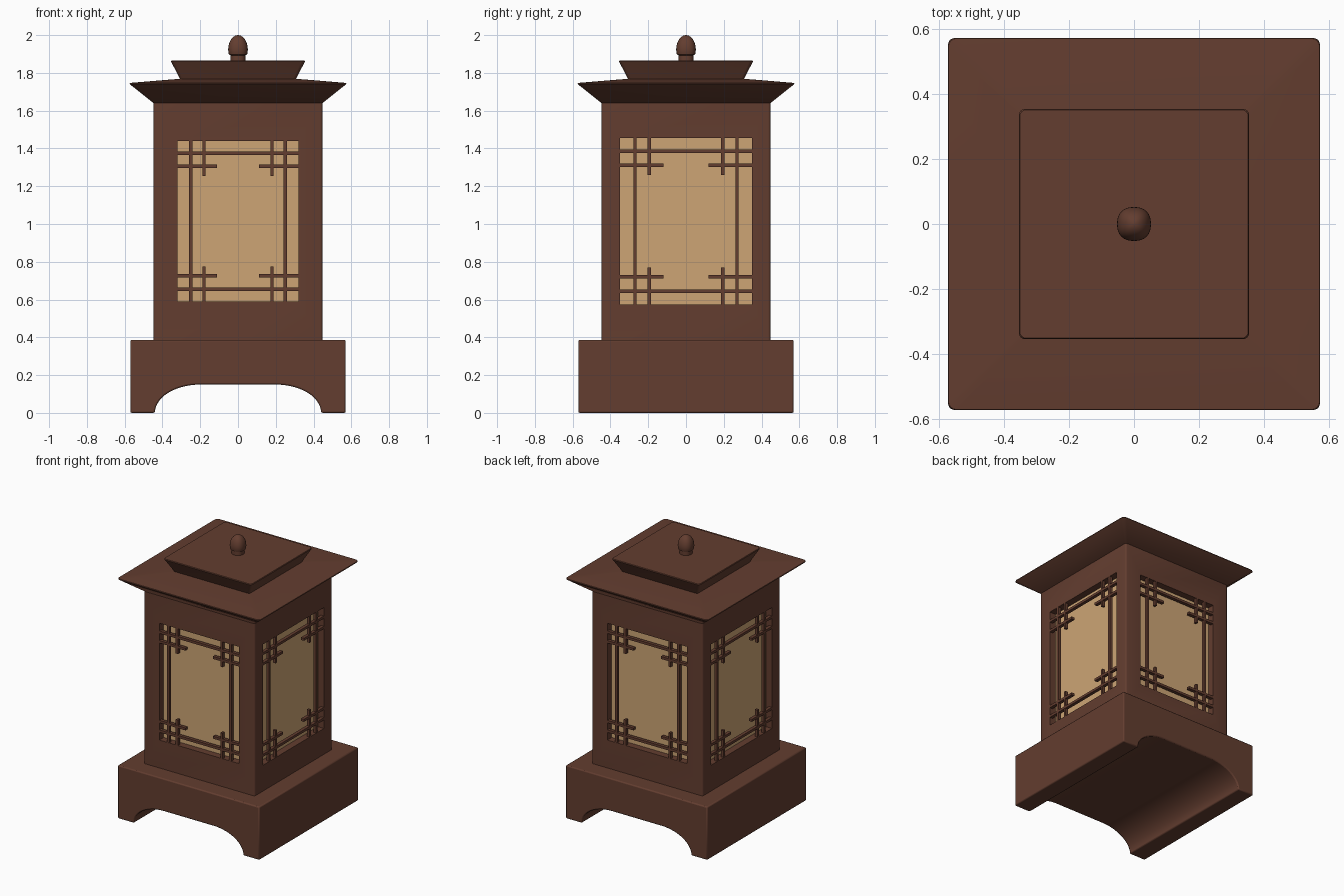
import bpy, bmesh, math
from mathutils import Matrix, Vector

if "Cube" in bpy.data.objects:
    bpy.data.objects.remove(bpy.data.objects["Cube"])


def material(name, rgb):
    m = bpy.data.materials.new(name)
    m.diffuse_color = (*rgb, 1)
    m.use_nodes = True
    m.node_tree.nodes["Principled BSDF"].inputs["Base Color"].default_value = m.diffuse_color
    return m


WOOD = material("dark wood", (0.125, 0.047, 0.029))
PAPER = material("warm paper", (0.61, 0.376, 0.178))


def finish(bm, name, mats=(WOOD,), bevel=0):
    bmesh.ops.recalc_face_normals(bm, faces=bm.faces)
    me = bpy.data.meshes.new(name)
    bm.to_mesh(me)
    bm.free()
    ob = bpy.data.objects.new(name, me)
    bpy.context.collection.objects.link(ob)
    for m in mats:
        me.materials.append(m)
    bpy.ops.object.select_all(action='DESELECT')
    ob.select_set(True)
    bpy.context.view_layer.objects.active = ob
    bpy.ops.object.shade_smooth_by_angle(angle=math.radians(35))
    if bevel:
        mod = ob.modifiers.new("soft edges", 'BEVEL')
        mod.width, mod.segments, mod.limit_method = bevel, 2, 'ANGLE'
        mod.angle_limit = math.radians(40)
    return ob


def loft(name, rings):
    """Stack closed outlines (lists of points) into a capped solid."""
    bm = bmesh.new()
    loops = [[bm.verts.new(p) for p in ring] for ring in rings]
    n = len(loops[0])
    for a, b in zip(loops, loops[1:]):
        for i in range(n):
            j = (i + 1) % n
            bm.faces.new((a[i], a[j], b[j], b[i]))
    bm.faces.new(loops[0])
    bm.faces.new(loops[-1])
    return finish(bm, name)


def rounded_square(half, z, r):
    pts = []
    for k, (sx, sy) in enumerate(((1, 1), (-1, 1), (-1, -1), (1, -1))):
        for i in range(5):
            a = math.pi / 2 * (k + i / 4)
            pts.append((sx * (half - r) + r * math.cos(a),
                        sy * (half - r) + r * math.sin(a), z))
    return pts


def superellipse(r, z, power=2.4, n=32):
    pts = []
    for i in range(n):
        c, s = math.cos(2 * math.pi * i / n), math.sin(2 * math.pi * i / n)
        k = r / (abs(c) ** power + abs(s) ** power) ** (1 / power)
        pts.append((c * k, s * k, z))
    return pts


# Base: arched profile running front to back
B = 0.57
arch = [(0.2 + 0.24 * math.cos(a), 0.15 * math.sin(a))
        for a in (math.pi / 2 * i / 14 for i in range(15))]
profile = ([(-B, 0.387), (-B, 0)] + [(-x, z) for x, z in arch]
           + arch[::-1] + [(B, 0), (B, 0.387)])
bm = bmesh.new()
face = bm.faces.new([bm.verts.new((x, -B, z)) for x, z in profile])
ext = bmesh.ops.extrude_face_region(bm, geom=[face])
bmesh.ops.translate(bm, vec=(0, 2 * B, 0),
                    verts=[v for v in ext["geom"] if isinstance(v, bmesh.types.BMVert)])
finish(bm, "arched_base", bevel=0.008)

# Windows: half width, bottom, top, then lattice spacings and lengths
FRONT = dict(w=0.32, z0=0.59, z1=1.44, ax=0.07, az=0.065, step=0.07, lx=0.21, lz=0.185)
SIDE = dict(w=0.35, z0=0.575, z1=1.455, ax=0.08, az=0.07, step=0.075, lx=0.23, lz=0.195)
H = 0.447

# Body: box with a recessed paper window on each side
bm = bmesh.new()
bmesh.ops.create_cube(bm, size=1, matrix=Matrix.Translation((0, 0, 1.0125))
                      @ Matrix.Diagonal((2 * H, 2 * H, 1.265, 1)))
upright = [e for e in bm.edges if abs(e.verts[0].co.z - e.verts[1].co.z) > 0.5]
bmesh.ops.bevel(bm, geom=upright, offset=0.012, segments=3, profile=0.5, affect='EDGES')
bm.normal_update()
walls = [f for f in bm.faces if abs(f.normal.z) < 0.1
         and max(abs(f.normal.x), abs(f.normal.y)) > 0.999]
bmesh.ops.inset_individual(bm, faces=walls, thickness=0.05)
for f in walls:
    axis = 0 if abs(f.normal.y) > 0.5 else 1
    win = FRONT if axis == 0 else SIDE
    for v in f.verts:
        v.co[axis] = math.copysign(win["w"], v.co[axis])
        v.co.z = win["z1"] if v.co.z > 1 else win["z0"]
for f in walls:
    inward = f.normal * -0.05
    part = bmesh.ops.extrude_discrete_faces(bm, faces=[f])["faces"][0]
    bmesh.ops.translate(bm, vec=inward, verts=part.verts)
    part.material_index = 1
finish(bm, "lantern_body", (WOOD, PAPER))


# Lattice: long bars plus short crossing bars at the corners
def lattice(name, win, turn):
    bm = bmesh.new()
    t = 0.018

    def bar(x0, x1, z0, z1, depth):
        mid = Vector(((x0 + x1) / 2, -H + 0.012, (z0 + z1) / 2))
        bmesh.ops.create_cube(bm, size=1, matrix=Matrix.Translation(mid)
                              @ Matrix.Diagonal((abs(x1 - x0), depth, abs(z1 - z0), 1)))

    w, z0, z1 = win["w"], win["z0"], win["z1"]
    for s in (-1, 1):
        x = s * (w - win["ax"])
        bar(x - t / 2, x + t / 2, z0, z1, 0.022)
        xs = x - s * win["step"]
        for edge, d in ((z0, 1), (z1, -1)):
            bar(xs - t / 2, xs + t / 2, edge, edge + d * win["lz"], 0.022)
            z = edge + d * (win["az"] + win["step"])
            bar(s * w, s * (w - win["lx"]), z - t / 2, z + t / 2, 0.024)
    for z in (z0 + win["az"], z1 - win["az"]):
        bar(-w, w, z - t / 2, z + t / 2, 0.024)
    bmesh.ops.rotate(bm, verts=bm.verts, matrix=Matrix.Rotation(turn, 3, 'Z'))
    finish(bm, name)


for i, side in enumerate(("front", "right", "back", "left")):
    lattice(side + "_lattice", SIDE if i % 2 else FRONT, i * math.pi / 2)

# Roof: flared eave and smaller upper tier
loft("roof_eave", [rounded_square(h, z, r) for h, z, r in
                   ((0.447, 1.64, 0.012), (0.574, 1.741, 0.025),
                    (0.572, 1.747, 0.025), (0.305, 1.769, 0.015))])
loft("roof_top_tier", [rounded_square(h, z, r) for h, z, r in
                       ((0.305, 1.765, 0.015), (0.355, 1.861, 0.02),
                        (0.352, 1.866, 0.02))])

# Finial: neck and egg-shaped knob
loft("finial_neck", [superellipse(r, z) for r, z in ((0.04, 1.86), (0.04, 1.9))])
knob = [(0.04, 1.893), (0.048, 1.897), (0.051, 1.91)]
knob += [(0.052 * math.cos(a), 1.922 + 0.078 * math.sin(a))
         for a in (math.pi / 2 * i / 10.2 for i in range(11))]
loft("finial_knob", [superellipse(r, z) for r, z in knob])
